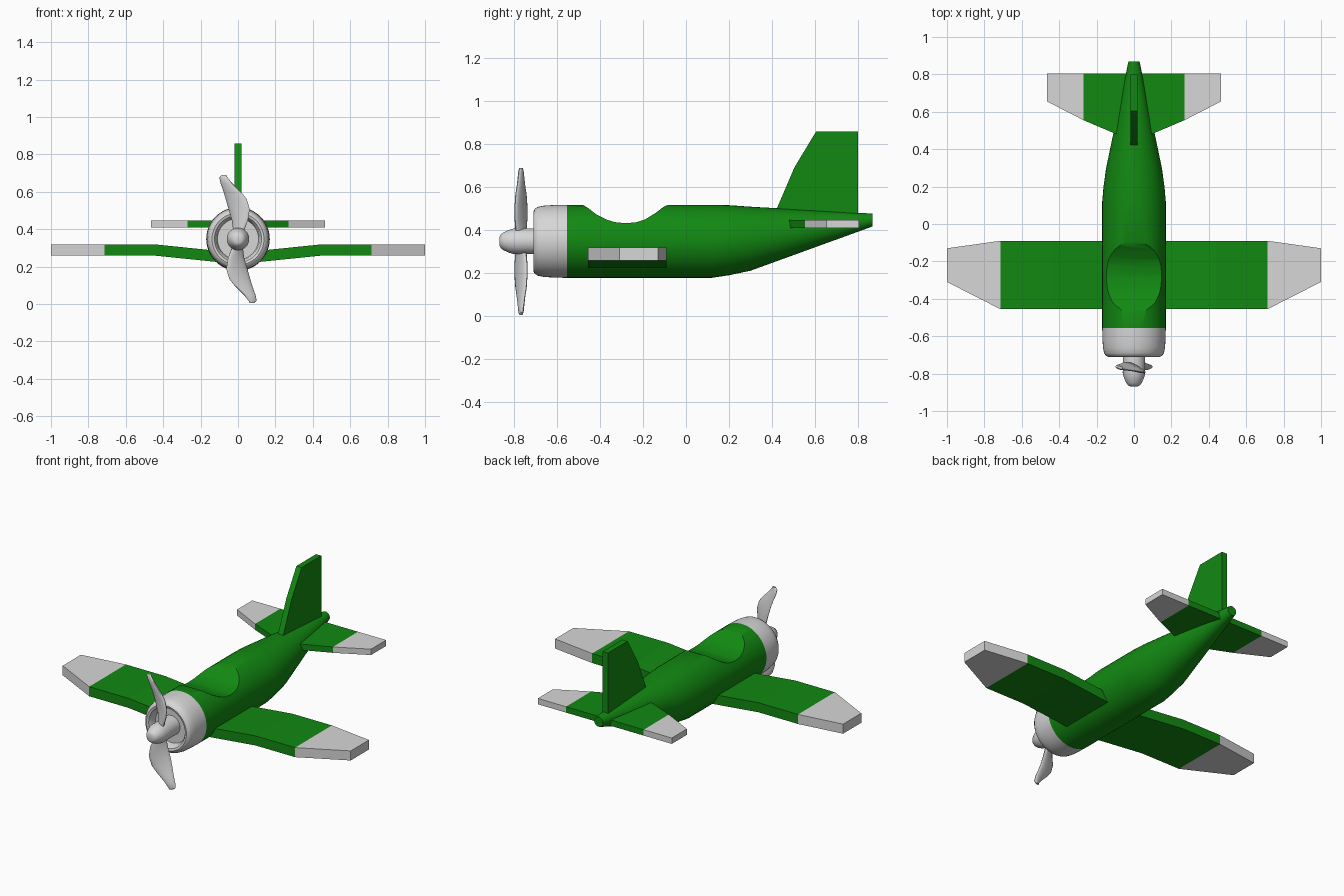
import bpy, bmesh, math
from math import sin, cos, pi

if "Cube" in bpy.data.objects:
    bpy.data.objects.remove(bpy.data.objects["Cube"])

AXIS_Z = 0.347  # thrust line height


def material(name, rgb):
    m = bpy.data.materials.new(name)
    m.diffuse_color = (*rgb, 1)
    m.use_nodes = True
    m.node_tree.nodes["Principled BSDF"].inputs["Base Color"].default_value = m.diffuse_color
    return m


GREEN = material("green paint", (0.006, 0.25, 0.006))
GREY = material("light grey", (0.68, 0.68, 0.68))


def loft(name, rings, mats, smooth=True, grey_beyond=None):
    """Skin a list of equal-length point rings and cap both ends."""
    bm = bmesh.new()
    vs = [[bm.verts.new(p) for p in r] for r in rings]
    n = len(vs[0])
    for a, b in zip(vs, vs[1:]):
        for i in range(n):
            j = (i + 1) % n
            bm.faces.new((a[i], a[j], b[j], b[i]))
    bm.faces.new(vs[0])
    bm.faces.new(vs[-1])
    bmesh.ops.recalc_face_normals(bm, faces=bm.faces)
    if grey_beyond:
        for f in bm.faces:
            f.material_index = int(abs(f.calc_center_median().x) > grey_beyond)
    me = bpy.data.meshes.new(name)
    bm.to_mesh(me)
    bm.free()
    for m in mats:
        me.materials.append(m)
    ob = bpy.data.objects.new(name, me)
    bpy.context.collection.objects.link(ob)
    if smooth:
        shade(ob)
    return ob


def shade(ob):
    bpy.ops.object.select_all(action='DESELECT')
    ob.select_set(True)
    bpy.context.view_layer.objects.active = ob
    bpy.ops.object.shade_smooth_by_angle(angle=math.radians(35))


def circle(y, zc, r, n=48):
    return [(r * cos(2 * pi * i / n), y, zc + r * sin(2 * pi * i / n)) for i in range(n)]


def lathe(name, profile, mat):
    return loft(name, [circle(y, AXIS_Z, r) for y, r in profile], [mat])


def prism(name, outline, half, mat):
    """Extrude a (y, z) outline sideways."""
    return loft(name, [[(x, y, z) for y, z in outline] for x in (-half, half)], [mat], False)


def wing(name, stations, tip):
    """Mirrored slab; stations run root to tip as (x, front, back, bottom, top)."""
    full = [(-s[0], *s[1:]) for s in reversed(stations) if s[0] > 0] + stations
    rings = [[(x, f, b0), (x, b, b0), (x, b, t), (x, f, t)] for x, f, b, b0, t in full]
    return loft(name, rings, [GREEN, GREY], False, tip)


# Fuselage with scooped cockpit
body = loft("fuselage", [circle(*s) for s in (
    (-0.555, 0.347, 0.17), (0.12, 0.347, 0.17), (0.20, 0.352, 0.163),
    (0.30, 0.359, 0.149), (0.868, 0.446, 0.03))], [GREEN], False)
scoop = prism("cockpit_cutter", [
    (-0.49, 0.60), (-0.49, 0.522), (-0.46, 0.505), (-0.42, 0.474), (-0.37, 0.448), (-0.33, 0.436),
    (-0.28, 0.431), (-0.23, 0.436), (-0.19, 0.449), (-0.14, 0.480), (-0.105, 0.507),
    (-0.07, 0.522), (-0.07, 0.60)], 0.3, GREEN)
scoop.hide_render = True
mod = body.modifiers.new("cockpit", 'BOOLEAN')
mod.operation = 'DIFFERENCE'
mod.object = scoop
bpy.context.view_layer.objects.active = body
bpy.ops.object.modifier_apply(modifier=mod.name)
bpy.data.objects.remove(scoop)
shade(body)

# Engine cowl with recessed intake
lathe("engine_cowl", [(-0.555, 0.17), (-0.61, 0.169), (-0.66, 0.166), (-0.69, 0.160), (-0.704, 0.151),
                      (-0.71, 0.139), (-0.706, 0.126), (-0.69, 0.115), (-0.66, 0.11)], GREY)

# Propeller shaft and spinner
lathe("propeller_hub", [(-0.65, 0.06), (-0.745, 0.06), (-0.80, 0.06), (-0.825, 0.053),
                        (-0.85, 0.041), (-0.862, 0.032), (-0.868, 0.02)], GREY)

# Two twisted blades: height, sideways offset, half chord, half thickness, twist
BLADE = [(0.02, 0.0, 0.03, 0.016, 40), (0.05, 0.004, 0.037, 0.016, 38), (0.10, 0.010, 0.051, 0.015, 32),
         (0.16, 0.006, 0.063, 0.014, 26), (0.215, -0.010, 0.061, 0.013, 23), (0.255, -0.032, 0.049, 0.012, 21),
         (0.30, -0.063, 0.033, 0.011, 20), (0.330, -0.078, 0.023, 0.010, 20), (0.342, -0.074, 0.013, 0.007, 20)]
for name, s in (("upper_blade", 1), ("lower_blade", -1)):
    rings = []
    for h, off, hw, ht, deg in BLADE:
        a = -math.radians(deg)
        ring = []
        for i in range(16):
            u, v = hw * cos(i * pi / 8), ht * sin(i * pi / 8)
            ring.append((s * (off + u * cos(a) - v * sin(a)),
                         -0.768 + u * sin(a) + v * cos(a), AXIS_Z + s * h))
        rings.append(ring)
    loft(name, rings, [GREY])

# Main wing and tailplane with grey tips
wing("main_wing", [(0, -0.455, -0.09, 0.213, 0.273), (0.44, -0.455, -0.09, 0.258, 0.318),
                   (0.715, -0.455, -0.09, 0.258, 0.318), (1.0, -0.31, -0.13, 0.258, 0.318)], 0.72)
wing("tailplane", [(0, 0.44, 0.805, 0.408, 0.445), (0.27, 0.555, 0.805, 0.408, 0.445),
                   (0.465, 0.655, 0.805, 0.408, 0.445)], 0.28)

# Tail fin
prism("tail_fin", [(0.40, 0.45), (0.425, 0.505), (0.505, 0.692), (0.605, 0.857),
                   (0.80, 0.857), (0.80, 0.44)], 0.018, GREEN)
